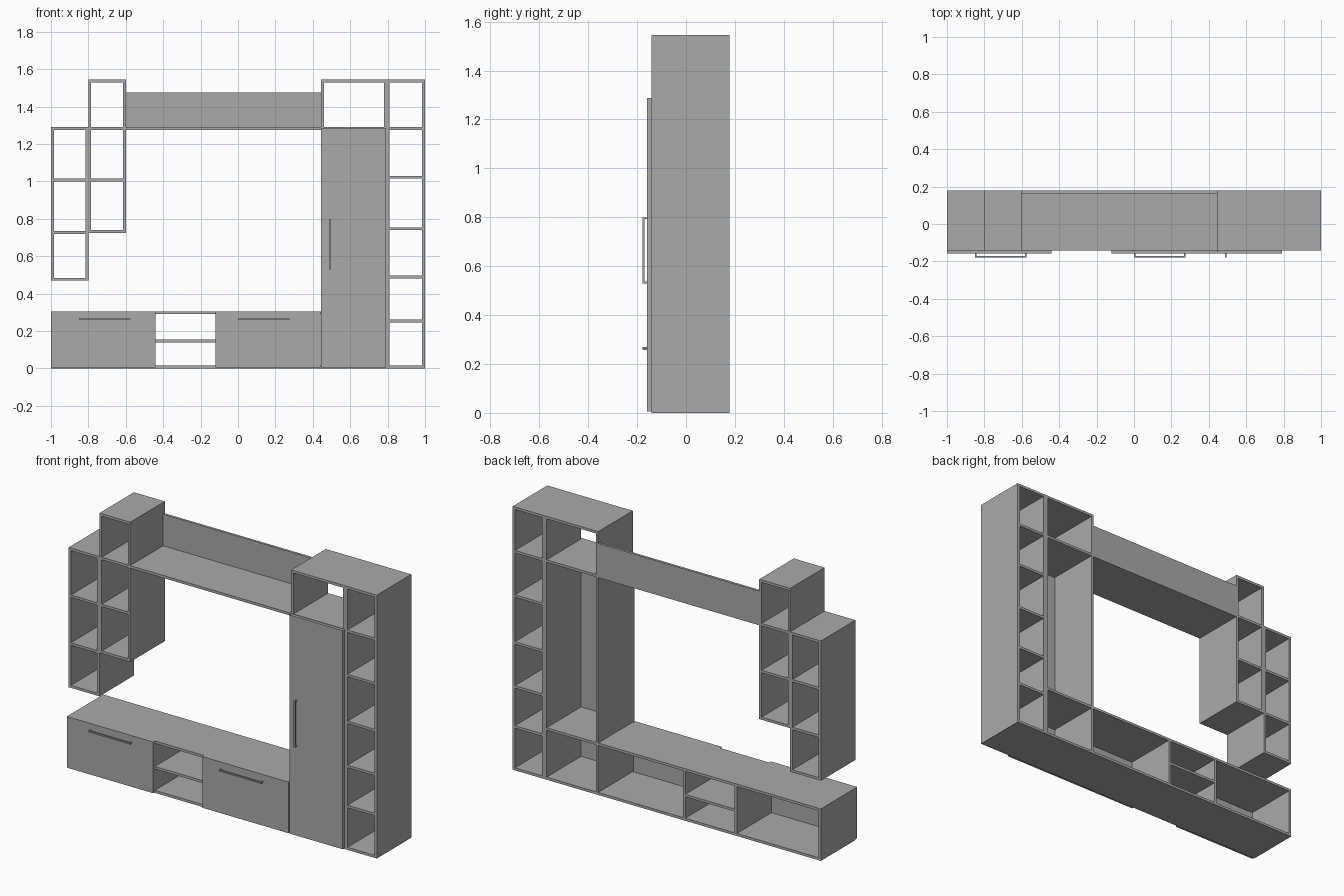
import bpy
import bmesh

cube = bpy.data.objects.get("Cube")
if cube:
    bpy.data.objects.remove(cube, do_unlink=True)

# Single grey board material
GREY = (0.4, 0.4, 0.4, 1)
board_mat = bpy.data.materials.new("grey_board")
board_mat.use_nodes = True
board_mat.diffuse_color = GREY
board_mat.node_tree.nodes["Principled BSDF"].inputs["Base Color"].default_value = GREY

T = 0.015                      # board thickness
FRONT, BACK = -0.142, 0.178    # carcass depth
DOOR = -0.159                  # door face
GRIP = -0.178                  # handle face


def box(bm, x0, x1, z0, z1, y0=FRONT, y1=BACK):
    verts = bmesh.ops.create_cube(bm, size=1)["verts"]
    for v in verts:
        v.co.x = x1 if v.co.x > 0 else x0
        v.co.y = y1 if v.co.y > 0 else y0
        v.co.z = z1 if v.co.z > 0 else z0


def part(name, boxes):
    bm = bmesh.new()
    for b in boxes:
        box(bm, *b)
    mesh = bpy.data.meshes.new(name)
    bm.to_mesh(mesh)
    bm.free()
    mesh.materials.append(board_mat)
    obj = bpy.data.objects.new(name, mesh)
    bpy.context.collection.objects.link(obj)
    return obj


def open_column(name, x0, x1, z0, z1, shelves):
    """Two side boards with top, bottom and shelves, open front and back."""
    boards = [(x0, x0 + T, z0, z1), (x1 - T, x1, z0, z1)]
    for z in [z0, *shelves, z1 - T]:
        boards.append((x0 + T, x1 - T, z, z + T))
    return part(name, boards)


def handle(name, a, b, c, upright=False):
    """Bar from a to b held by two end posts; c is the cross position."""
    r = 0.004
    spans = [(a, b, GRIP, GRIP + 2 * r)]
    for s in (a, b - 2 * r):
        spans.append((s, s + 2 * r, GRIP + 2 * r, DOOR))
    if upright:
        part(name, [(c - r, c + r, s, e, y0, y1) for s, e, y0, y1 in spans])
    else:
        part(name, [(s, e, c - r, c + r, y0, y1) for s, e, y0, y1 in spans])


# Hanging shelf units on the right-hand side of the model
open_column("outer_hanging_shelves", -1, -0.8, 0.47, 1.29, [0.72, 1.0])
open_column("inner_hanging_shelves", -0.8, -0.6, 0.725, 1.545, [1.0, 1.275])

# Bridge shelf and its upright back board
part("bridge_shelf", [(-0.6, 0.445, 1.275, 1.29)])
part("bridge_back_board", [(-0.6, 0.445, 1.29, 1.475, BACK - T, BACK)])

# Low media cabinet
part("media_cabinet", [
    (-1, 0.445, 0, T),
    (-1, 0.445, 0.29, 0.305),
    (-1, -1 + T, T, 0.29),
    (-0.455, -0.44, T, 0.29),
    (-0.12, -0.105, T, 0.29),
    (-0.44, -0.12, 0.14, 0.155),
])

# Tall cupboard with its open top box
open_column("tall_cupboard", 0.445, 0.795, 0, 1.545, [0.29, 1.275])

# Tall open shelf column
open_column("tall_shelf_column", 0.795, 1, 0, 1.545, [0.247, 0.482, 0.74, 1.015, 1.275])

# Doors and handles
for name, x0, x1, z1 in [("right_flap_door", -1, -0.44, 0.305),
                         ("left_flap_door", -0.12, 0.44, 0.305),
                         ("cupboard_door", 0.445, 0.79, 1.287)]:
    part(name, [(x0, x1, 0.005, z1, DOOR, FRONT)])
handle("right_flap_handle", -0.85, -0.575, 0.265)
handle("left_flap_handle", 0, 0.275, 0.262)
handle("cupboard_handle", 0.53, 0.8, 0.49, upright=True)
